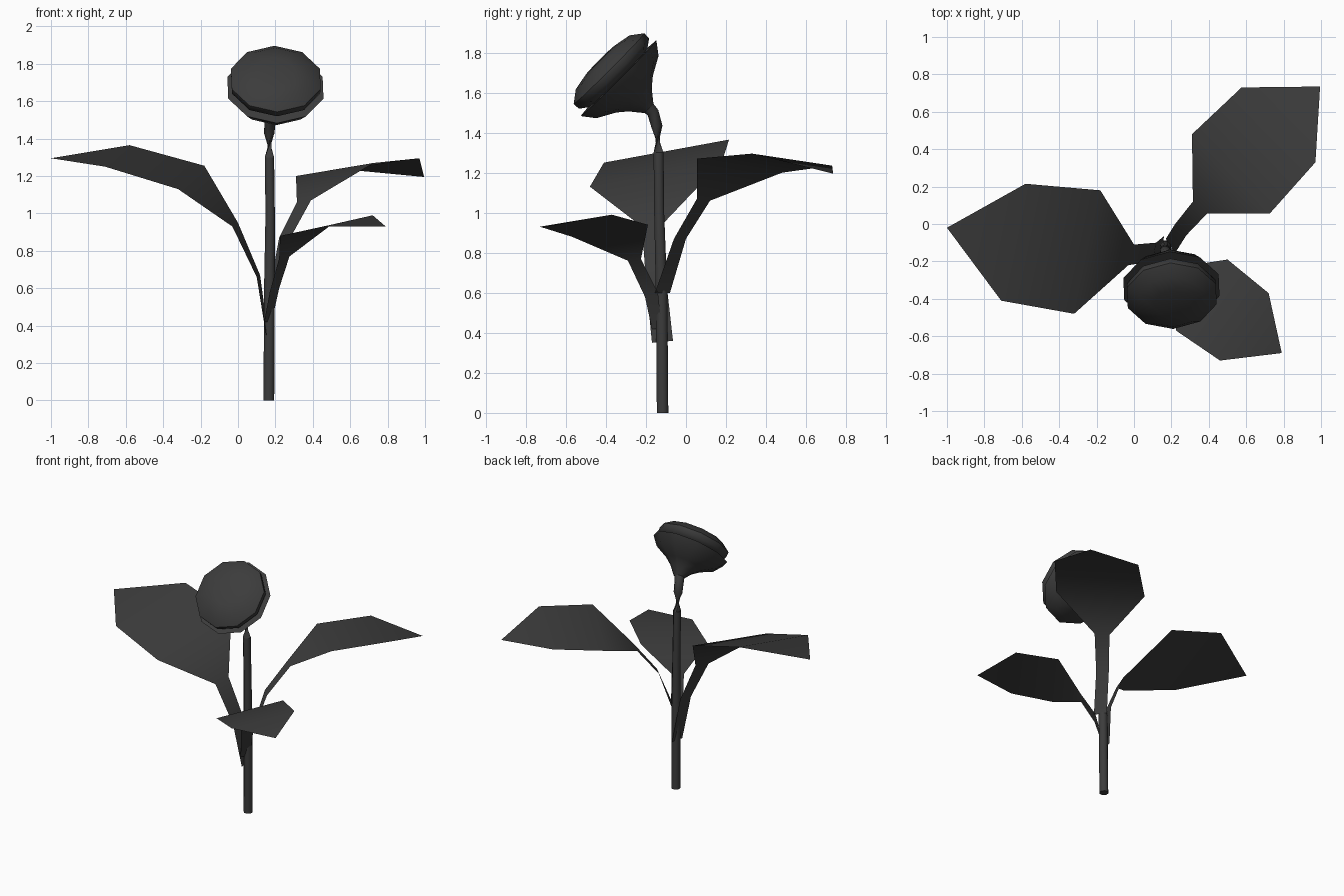
import bpy
import bmesh
import math
from mathutils import Vector

default_cube = bpy.data.objects.get("Cube")
if default_cube:
    bpy.data.objects.remove(default_cube, do_unlink=True)


def make_material(name, colour):
    material = bpy.data.materials.new(name)
    material.use_nodes = True
    material.diffuse_color = colour
    material.node_tree.nodes["Principled BSDF"].inputs["Base Color"].default_value = colour
    return material


charcoal = make_material("charcoal", (0.045, 0.045, 0.045, 1))


def finish(name, bm, sharp_angle):
    """Turn a bmesh into a smooth shaded object with sharp creases."""
    mesh = bpy.data.meshes.new(name)
    bm.to_mesh(mesh)
    bm.free()
    mesh.materials.append(charcoal)
    for polygon in mesh.polygons:
        polygon.use_smooth = True
    mesh.set_sharp_from_angle(angle=math.radians(sharp_angle))
    obj = bpy.data.objects.new(name, mesh)
    bpy.context.collection.objects.link(obj)
    return obj


def loft(name, sections, sides, sharp_angle=40):
    """Skin rings given as (centre, axis, radius), capping both ends."""
    bm = bmesh.new()
    rings = []
    for centre, axis, radius in sections:
        turn = Vector(axis).to_track_quat("Z", "Y")
        ring = []
        for i in range(sides):
            angle = math.tau * (i + 0.5) / sides
            offset = Vector((math.cos(angle), math.sin(angle), 0)) * radius
            ring.append(bm.verts.new(Vector(centre) + turn @ offset))
        rings.append(ring)
    for low, high in zip(rings, rings[1:]):
        for i in range(sides):
            j = (i + 1) % sides
            bm.faces.new((low[i], low[j], high[j], high[i]))
    bm.faces.new(rings[0])
    bm.faces.new(rings[-1])
    bmesh.ops.recalc_face_normals(bm, faces=bm.faces)
    return finish(name, bm, sharp_angle)


def leaf(name, pairs, tip):
    """Thin blade and stalk: a strip of left/right edge pairs ending in a tip."""
    bm = bmesh.new()
    rows = [[bm.verts.new(point) for point in pair] for pair in pairs]
    for (a, b), (c, d) in zip(rows, rows[1:]):
        bm.faces.new((a, b, d, c))
    end = bm.verts.new(tip)
    bm.faces.new((rows[-1][0], rows[-1][1], end))
    bmesh.ops.recalc_face_normals(bm, faces=bm.faces)
    bm.normal_update()
    if sum(face.normal.z * face.calc_area() for face in bm.faces) < 0:
        bmesh.ops.reverse_faces(bm, faces=bm.faces)
    return finish(name, bm, 40)


# Stem, nodding forward at the top
up = Vector((0, 0, 1))
head_centre = Vector((0.2, -0.335, 1.67))
head_axis = Vector((0.03, -0.7, 0.7)).normalized()
loft("stem", [
    ((0.165, -0.117, 0), up, 0.031),
    ((0.168, -0.122, 0.6), up, 0.031),
    ((0.172, -0.134, 1.0), up, 0.027),
    ((0.168, -0.137, 1.3), up, 0.027),
    ((0.167, -0.145, 1.43), (0, -0.2, 1), 0.03),
    ((0.172, -0.165, 1.5), (0, -0.5, 1), 0.032),
    (head_centre - head_axis * 0.19, head_axis, 0.038),
], 8, 60)


def head_part(name, profile):
    """Revolve (height along the head axis, radius) points."""
    return loft(name, [(head_centre + head_axis * t, head_axis, r) for t, r in profile], 10, 50)


# Flower head: cup behind, domed disc in front
head_part("flower_cup", [(-0.212, 0.032), (-0.15, 0.082), (-0.11, 0.13),
                         (-0.06, 0.22), (0.003, 0.268), (0.005, 0.2)])
head_part("flower_disc", [(0.0, 0.2), (0.035, 0.248), (0.07, 0.25),
                          (0.115, 0.19), (0.132, 0.1), (0.135, 0.02)])

# Leaves: stalk pairs first, then the blade
leaf("right_leaf", [
    ((0.16, -0.065, 0.36), (0.15, -0.17, 0.35)),
    ((0.118, -0.1, 0.67), (0.1, -0.2, 0.66)),
    ((0.0, -0.11, 0.95), (-0.03, -0.22, 0.93)),
    ((-0.18, 0.18, 1.255), (-0.32, -0.48, 1.13)),
    ((-0.58, 0.215, 1.365), (-0.71, -0.41, 1.25)),
], (-1, -0.02, 1.295))

leaf("back_left_leaf", [
    ((0.17, -0.08, 0.6), (0.22, -0.155, 0.6)),
    ((0.22, 0.0, 0.87), (0.28, -0.06, 0.87)),
    ((0.315, 0.12, 1.06), (0.39, 0.055, 1.07)),
    ((0.31, 0.48, 1.2), (0.725, 0.055, 1.27)),
    ((0.575, 0.73, 1.235), (0.97, 0.33, 1.295)),
], (0.995, 0.735, 1.195))

leaf("front_left_leaf", [
    ((0.18, -0.12, 0.42), (0.14, -0.17, 0.42)),
    ((0.22, -0.14, 0.6), (0.17, -0.205, 0.58)),
    ((0.275, -0.225, 0.77), (0.22, -0.29, 0.76)),
    ((0.5, -0.19, 0.94), (0.225, -0.57, 0.88)),
    ((0.72, -0.37, 0.99), (0.46, -0.73, 0.93)),
], (0.79, -0.69, 0.93))
